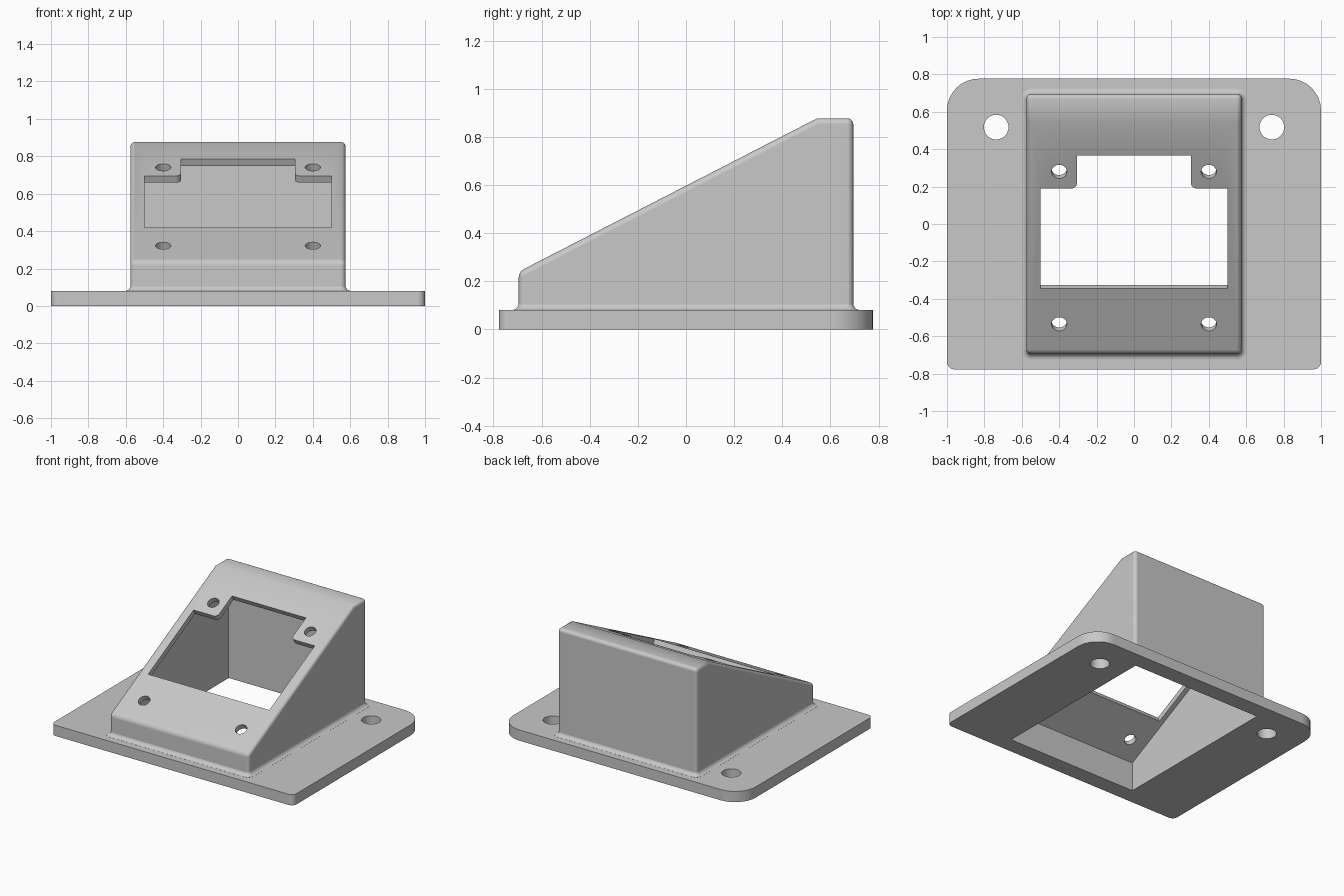
import bpy, bmesh, math
from mathutils import Matrix, Vector

cube = bpy.data.objects.get("Cube")
if cube:
    bpy.data.objects.remove(cube, do_unlink=True)

SLOPE = math.atan(0.514)
FACE_Z = 0.597          # height of the sloped face at y = 0
PLATE = 0.08            # flange thickness
WALL = 0.04
HX, HY, TOP = 0.575, 0.695, 0.877
SIDE = Matrix(((0, 0, 1, 0), (1, 0, 0, 0), (0, 1, 0, 0), (0, 0, 0, 1)))
FACE = Matrix.Translation((0, 0, FACE_Z)) @ Matrix.Rotation(SLOPE, 4, 'X')

grey = bpy.data.materials.new("light grey")
grey.use_nodes = True
grey.diffuse_color = (0.58, 0.58, 0.58, 1)
grey.node_tree.nodes["Principled BSDF"].inputs["Base Color"].default_value = grey.diffuse_color


def outline(corners, steps=8):
    """Right-angled outline with each (x, y, radius) corner rounded."""
    pts = []
    for i, (x, y, r) in enumerate(corners):
        p = Vector((x, y))
        if not r:
            pts.append(p)
            continue
        u = (Vector(corners[i - 1][:2]) - p).normalized()
        v = (Vector(corners[(i + 1) % len(corners)][:2]) - p).normalized()
        c = p + (u + v) * r
        for k in range(steps + 1):
            t = math.pi / 2 * k / steps
            pts.append(c - v * r * math.cos(t) - u * r * math.sin(t))
    return pts


def rectangle(hx, hy, front_r, back_r):
    return outline([(-hx, -hy, front_r), (hx, -hy, front_r), (hx, hy, back_r), (-hx, hy, back_r)])


def circle(x, y, r, n=32):
    return [Vector((x + r * math.cos(2 * math.pi * i / n), y + r * math.sin(2 * math.pi * i / n)))
            for i in range(n)]


def loft(name, rings, matrix=Matrix(), round_edges=None):
    """Closed solid through (outline, height) rings."""
    bm = bmesh.new()
    loops = [[bm.verts.new((p[0], p[1], z)) for p in pts] for pts, z in rings]
    for a, b in zip(loops, loops[1:]):
        for i in range(len(a)):
            j = (i + 1) % len(a)
            bm.faces.new((a[i], a[j], b[j], b[i]))
    bm.faces.new(loops[0][::-1])
    bm.faces.new(loops[-1])
    bm.transform(matrix)
    bmesh.ops.recalc_face_normals(bm, faces=bm.faces[:])
    if round_edges:
        bmesh.ops.bevel(bm, geom=[e for e in bm.edges if round_edges(e)], offset=0.025,
                        offset_type='OFFSET', segments=5, profile=0.5, affect='EDGES')
    mesh = bpy.data.meshes.new(name)
    bm.to_mesh(mesh)
    bm.free()
    mesh.materials.append(grey)
    ob = bpy.data.objects.new(name, mesh)
    bpy.context.scene.collection.objects.link(ob)
    return ob


def combine(target, other, operation):
    mod = target.modifiers.new(operation, 'BOOLEAN')
    mod.operation, mod.object, mod.solver = operation, other, 'EXACT'
    bpy.context.view_layer.update()
    result = target.evaluated_get(bpy.context.evaluated_depsgraph_get())
    mesh = bpy.data.meshes.new_from_object(result)
    target.modifiers.clear()
    target.data = mesh
    bpy.data.objects.remove(other, do_unlink=True)


def face_height(y, depth=0):
    return FACE_Z + math.tan(SLOPE) * y - depth / math.cos(SLOPE)


def wedge(hx, hy, bottom, top, depth):
    """Side profile of the sloped housing, inset by depth."""
    ridge = (top - face_height(0, depth)) / math.tan(SLOPE)
    pts = [(-hy, bottom), (hy, bottom), (hy, top), (ridge, top), (-hy, face_height(-hy, depth))]
    return [(pts, -hx), (pts, hx)]


def rounded(edge):
    """All outer edges except the bottom rim and the top ridge."""
    a, b = (v.co for v in edge.verts)
    on_bottom = max(a.z, b.z) < PLATE
    on_ridge = abs(a.x - b.x) > HX and max(a.z, b.z) > TOP - 0.01 and a.y < HY - 0.01
    return not (on_bottom or on_ridge)


# Flange plate
bezel = loft("sloped_panel_mount", [(rectangle(1, 0.777, 0.04, 0.17), 0),
                                    (rectangle(1, 0.777, 0.04, 0.17), PLATE)])

# Sloped housing
combine(bezel, loft("housing", wedge(HX, HY, 0.02, TOP, 0), SIDE, rounded), 'UNION')

# Concave fillet where the housing meets the plate
R = 0.03
rings = [(rectangle(HX + R, HY + R, 0.025 + R, 0.025 + R), PLATE - 0.03)]
for k in range(7):
    t = math.pi / 2 * (1 - k / 6)
    off = R - R * math.cos(t) - 0.001
    rings.append((rectangle(HX + off, HY + off, 0.025 + off, 0.025 + off),
                  PLATE + R - R * math.sin(t) + 0.0005))
combine(bezel, loft("base_fillet", rings), 'UNION')

# Hollow inside, open at the bottom
combine(bezel, loft("cavity", wedge(HX - WALL, HY - WALL, -0.1, TOP - WALL, WALL), SIDE), 'DIFFERENCE')

# Stepped window, cut square to the sloped face
low, step, high = (y / math.cos(SLOPE) for y in (-0.345, 0.19, 0.365))
half = [(0.5, low, 0), (0.5, step, 0), (0.305, step, 0.03), (0.305, high, 0)]
window = outline(half + [(-x, y, r) for x, y, r in reversed(half)])
combine(bezel, loft("window", [(window, -0.09), (window, 0.1)], FACE), 'DIFFERENCE')

# Screw holes in the face and mounting holes in the plate
for side in (-1, 1):
    for y in (-0.535, 0.28):
        hole = circle(side * 0.4, y / math.cos(SLOPE), 0.041)
        combine(bezel, loft("screw_hole", [(hole, -0.09), (hole, 0.1)], FACE), 'DIFFERENCE')
    hole = circle(side * 0.737, 0.518, 0.066)
    combine(bezel, loft("mounting_hole", [(hole, -0.1), (hole, 0.2)]), 'DIFFERENCE')

# Smooth rounds with crisp flat faces
bpy.ops.object.select_all(action='DESELECT')
bezel.select_set(True)
bpy.context.view_layer.objects.active = bezel
bpy.ops.object.shade_smooth_by_angle(angle=math.radians(30))
normals = bezel.modifiers.new("flat_faces", 'WEIGHTED_NORMAL')
normals.keep_sharp = True
